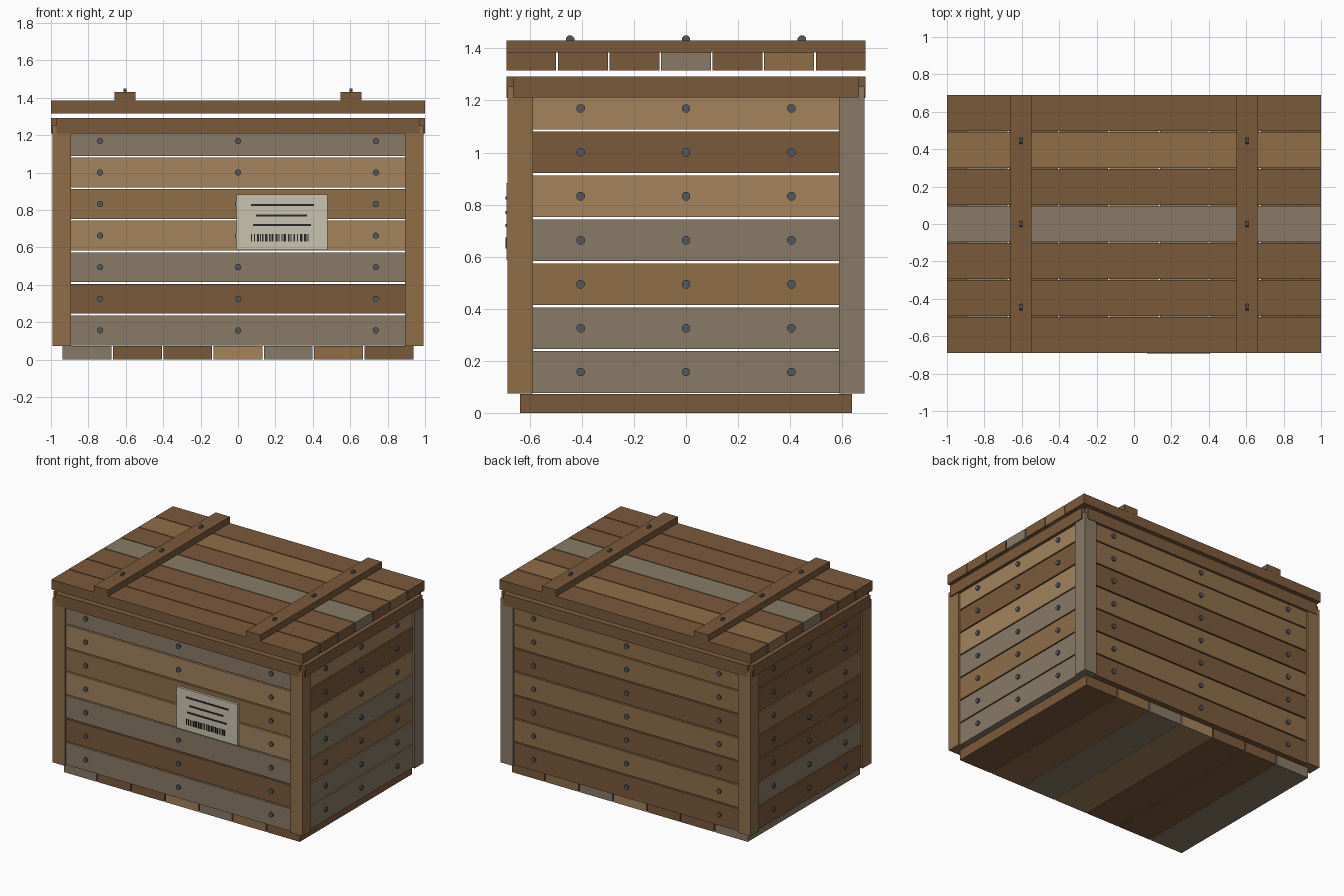
import bpy
import bmesh
import random
from math import pi
from mathutils import Matrix, Vector

if "Cube" in bpy.data.objects:
    bpy.data.objects.remove(bpy.data.objects["Cube"])

random.seed(4)


def material(name, hexcode):
    m = bpy.data.materials.new(name)
    rgb = [int(hexcode[i:i + 2], 16) / 255 for i in (0, 2, 4)]
    m.diffuse_color = [((c + 0.055) / 1.055) ** 2.4 for c in rgb] + [1]
    m.use_nodes = True
    m.node_tree.nodes["Principled BSDF"].inputs["Base Color"].default_value = m.diffuse_color
    return m


MAT = {
    "d": material("dark_wood", "7b5a3c"),
    "m": material("mid_wood", "8f6e49"),
    "l": material("light_wood", "a3835c"),
    "g": material("grey_wood", "897b66"),
    "b": material("iron", "55585c"),
    "p": material("paper", "c9c4b0"),
    "i": material("ink", "2b2825"),
}


def finish(name, bm, mat):
    me = bpy.data.meshes.new(name)
    bm.to_mesh(me)
    bm.free()
    me.materials.append(MAT[mat])
    ob = bpy.data.objects.new(name, me)
    bpy.context.collection.objects.link(ob)
    return ob


def box(name, centre, size, mat):
    bm = bmesh.new()
    bmesh.ops.create_cube(bm, size=1)
    bmesh.ops.scale(bm, vec=size, verts=bm.verts)
    ob = finish(name, bm, mat)
    ob.location = centre
    return ob


def bolt(name, centre, axis):
    # octagonal nail head, its axis along x or y
    bm = bmesh.new()
    rot = Matrix.Rotation(pi / 2, 4, "Y" if axis == "x" else "X")
    bmesh.ops.create_cone(bm, cap_ends=True, segments=8, radius1=0.0175,
                          radius2=0.0175, depth=0.016,
                          matrix=rot @ Matrix.Rotation(pi / 8, 4, "Z"))
    ob = finish(name, bm, "b")
    ob.location = centre
    return ob


PX, PY = 0.943, 0.637      # post centre lines
POST = 0.098
T = 0.07                   # plank thickness

# floor planks, running front to back
for i, c in enumerate("gddlgmd"):
    box(f"floor_plank_{i}", ((i - 3) * 0.269, 0, 0.0365), (0.261, 2 * PY, 0.073), c)

# corner posts
for sx, sy, c in ((-1, -1, "m"), (1, -1, "m"), (-1, 1, "m"), (1, 1, "g")):
    box("corner_post", (sx * PX, sy * PY, 0.6635), (POST, POST, 1.179), c)

# wall planks with three nails each, colours listed bottom to top
WALLS = (("front", "y", -1, "gdglmlg"), ("back", "y", 1, "dmdmdmm"),
         ("right", "x", 1, "ggmgldl"), ("left", "x", -1, "dgddmdd"))
for side, axis, s, colours in WALLS:
    for i, c in enumerate(colours):
        z = 0.157 + i * 0.1687
        if axis == "y":
            box(f"{side}_plank_{i}", (0, s * PY, z), (2 * PX - POST, T, 0.16), c)
        else:
            box(f"{side}_plank_{i}", (s * PX, 0, z), (T, 2 * PY - POST, 0.16), c)
        for k in (-1, 0, 1):
            if axis == "y":
                pos = (k * 0.737, s * (PY + T / 2 + 0.003), z)
            else:
                pos = (s * (PX + T / 2 + 0.003), k * 0.405, z)
            bolt(f"{side}_nail", pos, axis)

# top rim
for s in (-1, 1):
    box("rim_long", (0, s * 0.638, 1.251), (1.94, 0.104, 0.082), "d")
    box("rim_short", (s * 0.947, 0, 1.251), (0.106, 1.328, 0.081), "d")

# lid planks, front to back
for i, c in enumerate("dddgdmd"):
    box(f"lid_plank_{i}", (0, (i - 3) * 0.198, 1.35), (2.0, 0.191, 0.07), c)

# lid battens with nails
for s in (-1, 1):
    box("lid_batten", (s * 0.604, 0, 1.408), (0.112, 1.38, 0.046), "d")
    for k in (-1, 0, 1):
        bolt("batten_nail", (s * 0.604, k * 0.445, 1.433), "x")

# paper label with printed strips
box("label", (0.235, -0.6785, 0.735), (0.486, 0.021, 0.295), "p")
for x0, x1, z in ((0.07, 0.406, 0.826), (0.096, 0.369, 0.77), (0.08, 0.39, 0.72)):
    box("label_strip", ((x0 + x1) / 2, -0.69, z), (x1 - x0, 0.005, 0.011), "i")
x = 0.07
while x < 0.375:
    w = random.choice((0.006, 0.009, 0.012))
    box("label_bar", (x + w / 2, -0.69, 0.652), (w, 0.005, 0.042), "i")
    x += w + random.choice((0.006, 0.01))
